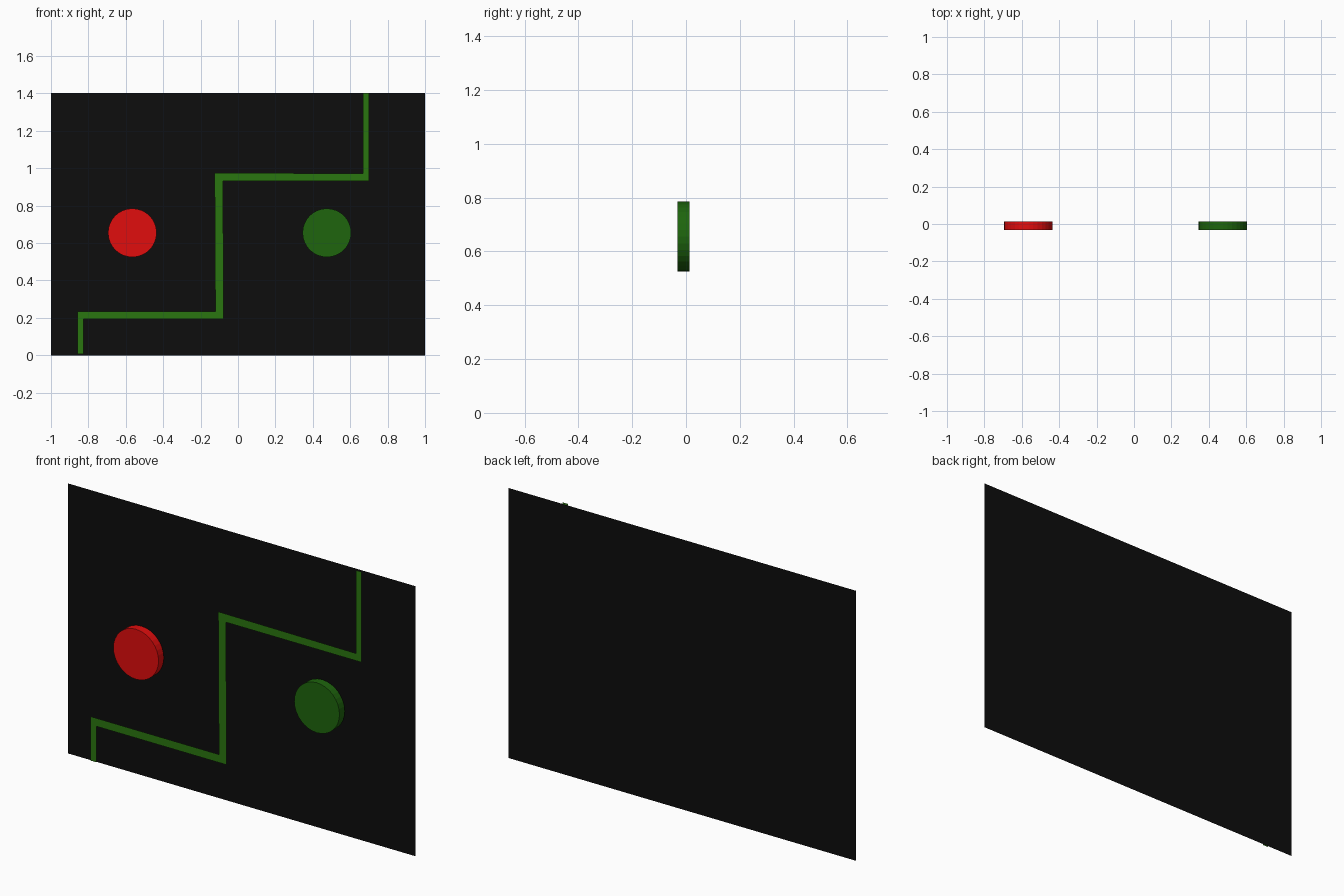
import bpy, math
from mathutils import Matrix

if "Cube" in bpy.data.objects:
    bpy.data.objects.remove(bpy.data.objects["Cube"])


def material(name, rgb):
    m = bpy.data.materials.new(name)
    m.diffuse_color = (*rgb, 1)
    m.use_nodes = True
    m.node_tree.nodes["Principled BSDF"].inputs["Base Color"].default_value = m.diffuse_color
    return m


def flat_mesh(name, pts, faces, y, mat):
    # Upright sheet facing the front, given as x, z points
    me = bpy.data.meshes.new(name)
    me.from_pydata([(x, y, z) for x, z in pts], [], faces)
    me.materials.append(mat)
    ob = bpy.data.objects.new(name, me)
    bpy.context.collection.objects.link(ob)
    return ob


black = material("panel_black", (0.004, 0.004, 0.004))
red = material("button_red", (0.75, 0.004, 0.004))
green = material("button_green", (0.013, 0.13, 0.004))
line_green = material("line_green", (0.023, 0.18, 0.005))

# Back panel
flat_mesh("panel", [(-1, 0), (1, 0), (1, 1.403), (-1, 1.403)], [(0, 1, 2, 3)], 0.031, black)

# Stepped stripe: mitred strip between its left and right edges
left = [(-0.858, 0.006), (-0.858, 0.235), (-0.121, 0.235),
        (-0.125, 0.976), (0.668, 0.971), (0.668, 1.403)]
right = [(-0.826, 0.006), (-0.826, 0.193), (-0.077, 0.193),
         (-0.08, 0.933), (0.7, 0.933), (0.7, 1.403)]
n = len(left)
flat_mesh("stripe", left + right,
          [(i, n + i, n + i + 1, i + 1) for i in range(n - 1)], 0.016, line_green)

# Round buttons
for name, x, mat in (("red_button", -0.565, red), ("green_button", 0.475, green)):
    bpy.ops.mesh.primitive_cylinder_add(vertices=32, radius=0.13, depth=0.044,
                                        location=(x, -0.009, 0.655),
                                        rotation=(math.pi / 2, 0, 0))
    ob = bpy.context.object
    ob.name = name
    ob.data.materials.append(mat)
